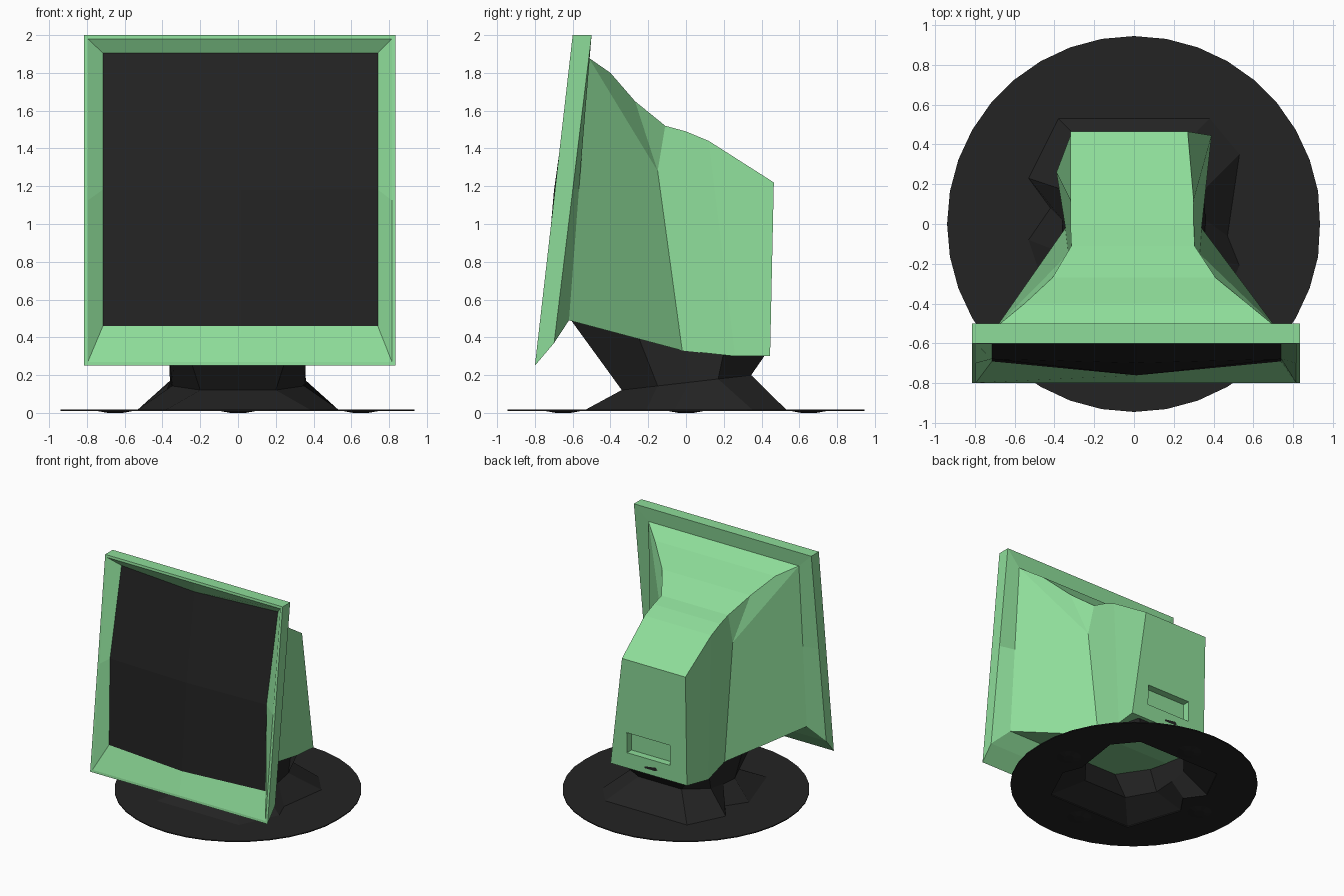
import bpy, bmesh, math

if "Cube" in bpy.data.objects:
    bpy.data.objects.remove(bpy.data.objects["Cube"])


def material(name, colour):
    m = bpy.data.materials.new(name)
    m.use_nodes = True
    m.diffuse_color = colour
    m.node_tree.nodes["Principled BSDF"].inputs["Base Color"].default_value = colour
    return m


green = material("mint_green", (0.27, 0.72, 0.32, 1))
black = material("soft_black", (0.017, 0.017, 0.017, 1))


def finish(bm, name, mat, fix_normals=False):
    if fix_normals:
        bmesh.ops.recalc_face_normals(bm, faces=bm.faces)
    me = bpy.data.meshes.new(name)
    bm.to_mesh(me)
    bm.free()
    me.materials.append(mat)
    ob = bpy.data.objects.new(name, me)
    bpy.context.collection.objects.link(ob)
    return ob


def loft(name, loops, mat, cap_last=False):
    """Skin a list of closed loops that share one point count."""
    bm = bmesh.new()
    rings = [[bm.verts.new(p) for p in loop] for loop in loops]
    n = len(rings[0])
    for a, b in zip(rings, rings[1:]):
        for i in range(n):
            j = (i + 1) % n
            bm.faces.new((a[i], a[j], b[j], b[i]))
    if cap_last:
        bm.faces.new(rings[-1])
    return finish(bm, name, mat)


# Tilted screen plane
def plane(z):
    return -0.8 + 0.2 * (z - 0.25) / 1.75


def frame_loop(x0, x1, z0, z1, low, high, bulge=0):
    """Eight points round a tilted rectangle, set back from the screen plane."""
    xm, zm = (x0 + x1) / 2, (z0 + z1) / 2
    pts = [(x0, z0), (xm, z0), (x1, z0), (x1, zm), (x1, z1), (xm, z1), (x0, z1), (x0, zm)]
    out = []
    for x, z in pts:
        back = low + (high - low) * (z - z0) / (z1 - z0)
        out.append((x, plane(z) + back - (bulge if xm == x or zm == z else 0), z))
    return out


# Bezel: back step, rim, front lip and sloping inner frame
opening = frame_loop(-0.715, 0.74, 0.46, 1.905, 0.085, 0.085, 0.07)
loft("bezel", [
    frame_loop(-0.69, 0.71, 0.49, 1.88, 0.153, 0.1),
    frame_loop(-0.815, 0.835, 0.37, 2.0, 0.088, 0.1),
    frame_loop(-0.815, 0.835, 0.25, 2.0, 0, 0),
    frame_loop(-0.795, 0.815, 0.27, 1.98, 0, 0),
    opening], green)

# Screen: four bulging panels
bm = bmesh.new()
ring = [bm.verts.new(p) for p in opening]
centre = bm.verts.new((0.0125, plane(1.18) - 0.005, 1.18))
for k in (0, 2, 4, 6):
    bm.faces.new((ring[k - 1], ring[k], ring[k + 1], centre))
finish(bm, "screen", black)

# Housing: (right x, left x, y, z) along the roof and along the underside
roof = [(-0.69, 0.71, -0.515, 1.88), (-0.55, 0.57, -0.40, 1.80), (-0.41, 0.41, -0.27, 1.65),
        (-0.315, 0.305, -0.11, 1.52), (-0.32, 0.30, 0, 1.49), (-0.32, 0.30, 0.12, 1.44),
        (-0.32, 0.27, 0.465, 1.22)]
under = [(-0.69, 0.71, -0.62, 0.49), (-0.345, 0.34, -0.02, 0.33),
         (-0.39, 0.37, 0.26, 0.30), (-0.32, 0.39, 0.445, 0.30)]
bm = bmesh.new()
sides = []
for s in (0, 1):
    r = [bm.verts.new((p[s], p[2], p[3])) for p in roof]
    u = [bm.verts.new((p[s], p[2], p[3])) for p in under]
    hip = bm.verts.new((0.33 if s else -0.33, -0.15, 1.28))
    bm.faces.new((r[0], hip, u[1], u[0]))
    bm.faces.new((r[0], r[1], r[2], hip))
    bm.faces.new((r[2], r[3], hip))
    bm.faces.new((hip, r[3], r[4], r[5], u[2], u[1]))
    bm.faces.new((r[5], r[6], u[3], u[2]))
    sides.append((r, u))
for a, b in zip(sides[0], sides[1]):
    for i in range(len(a) - 1):
        bm.faces.new((a[i], a[i + 1], b[i + 1], b[i]))
finish(bm, "housing", green, True)


# Rear panel with recessed handle slot
def rear_y(z):
    return 0.445 + 0.02 * (z - 0.30) / 0.92


def slot(depth):
    return [(x, rear_y(z) - depth, z) for x, z in
            ((0.235, 0.43), (-0.165, 0.43), (-0.165, 0.60), (0.235, 0.60))]


corners = [(p[s], p[2], p[3]) for p, s in
           ((under[3], 1), (under[3], 0), (roof[6], 0), (roof[6], 1))]
loft("rear_panel", [corners, slot(0), slot(0.06)], green, True)

# Small dark port under the slot
bm = bmesh.new()
bm.faces.new([bm.verts.new((x, rear_y(z) + 0.003, z)) for x, z in
              ((0.07, 0.345), (-0.03, 0.345), (-0.05, 0.36), (-0.03, 0.375), (0.07, 0.36))])
finish(bm, "rear_port", black)

# Stand: flared foot, narrow neck and cradle following the underside
foot = [(-0.38, -0.53), (0.38, -0.53), (0.53, -0.21), (0.47, -0.06), (0.53, 0.35),
        (0.38, 0.53), (-0.38, 0.53), (-0.53, 0.23), (-0.42, 0.08), (-0.53, -0.08)]
half_neck = [(0.2, -0.34), (0.35, -0.15), (0.36, 0.02), (0.35, 0.17), (0.2, 0.345)]
half_top = [(0.32, -0.61), (0.37, -0.25), (0.335, 0), (0.35, 0.2), (0.3, 0.42)]


def mirrored(half):
    """Close a left half outline, starting at the front right point."""
    other = [(-x, y) for x, y in reversed(half)]
    return [other[-1]] + half + other[:-1]


def under_z(y):
    return 0.33 - 0.267 * (y + 0.02) if y < -0.02 else 0.33 - 0.06 * min(y + 0.02, 0.45)


loft("stand", [
    [(x, y, 0.018) for x, y in foot],
    [(x, y, 0.16 + 0.115 * y) for x, y in mirrored(half_neck)],
    [(x, y, under_z(y) + 0.005) for x, y in mirrored(half_top)]], black)

# Base disc, hollow beneath the stand
bm = bmesh.new()
n = 36
rim = [(min(0.94 * math.cos(2 * math.pi * i / n), 0.935),
        0.945 * math.sin(2 * math.pi * i / n)) for i in range(n)]
edges = []
for outline in (rim, foot):
    vs = [bm.verts.new((x, y, 0.018)) for x, y in outline]
    edges += [bm.edges.new((vs[i - 1], vs[i])) for i in range(len(vs))]
bmesh.ops.triangle_fill(bm, edges=edges, use_beauty=True, normal=(0, 0, 1))
for f in bm.faces:
    f.normal_update()
    if f.normal.z < 0:
        f.normal_flip()
top = list(bm.faces)
bmesh.ops.solidify(bm, geom=top, thickness=0.008)
finish(bm, "base_disc", black, True)

# Low pads under the base
for i in range(4):
    a = i * math.pi / 2
    bpy.ops.mesh.primitive_cone_add(vertices=12, radius1=0.04, radius2=0.1, depth=0.011,
                                    location=(0.65 * math.cos(a), 0.65 * math.sin(a), 0.0055))
    pad = bpy.context.object
    pad.name = "base_pad"
    pad.data.materials.append(black)
